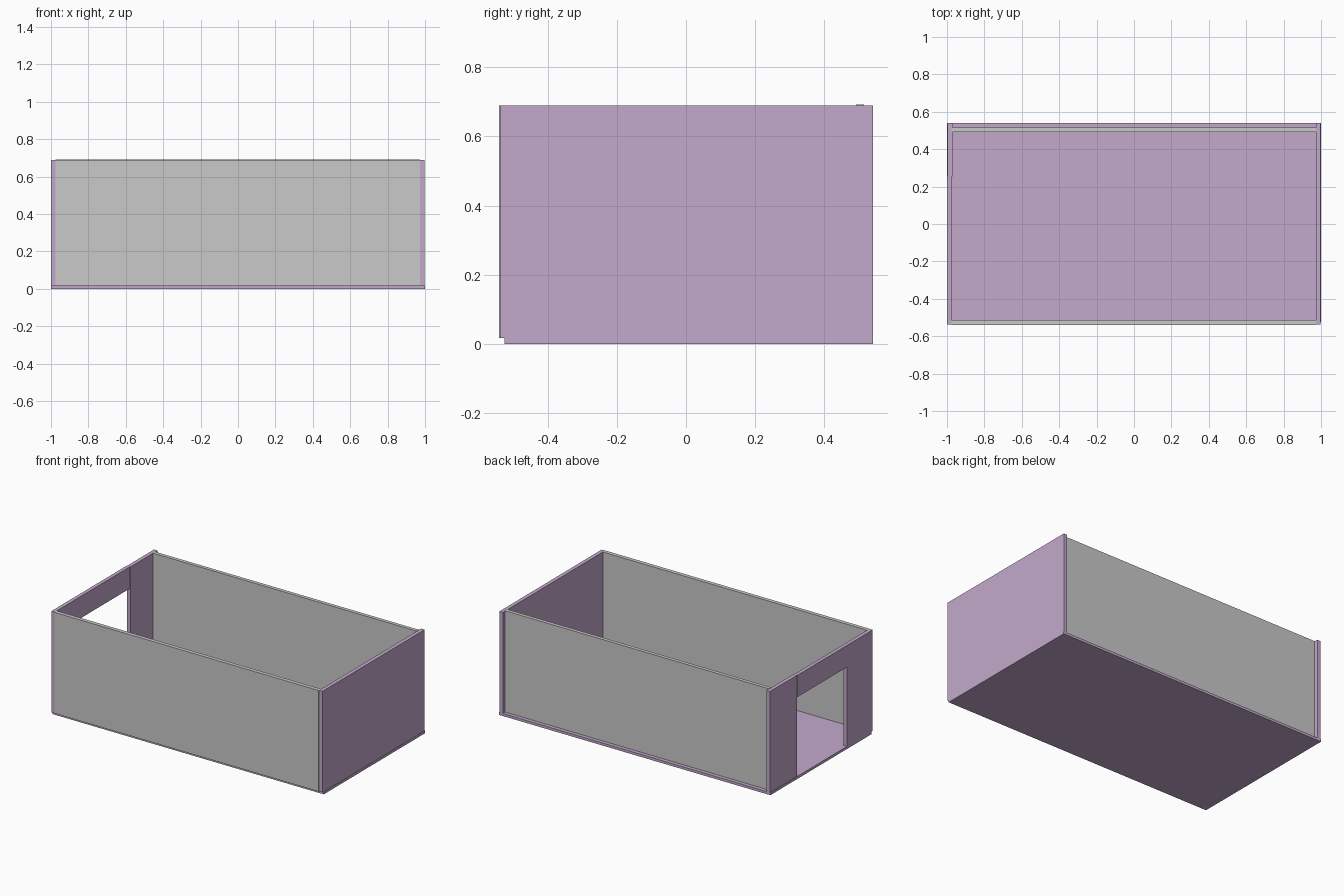
import bpy
import bmesh

if "Cube" in bpy.data.objects:
    bpy.data.objects.remove(bpy.data.objects["Cube"])


def material(name, rgb):
    m = bpy.data.materials.new(name)
    m.diffuse_color = (*rgb, 1.0)
    m.use_nodes = True
    m.node_tree.nodes["Principled BSDF"].inputs["Base Color"].default_value = m.diffuse_color
    return m


purple = material("pale purple", (0.55, 0.40, 0.60))
grey = material("light grey", (0.59, 0.59, 0.59))


def box(name, x, y, z, mat):
    """Box from (min, max) ranges on each axis."""
    bm = bmesh.new()
    bmesh.ops.create_cube(bm, size=1.0)
    for v in bm.verts:
        v.co = [r[0] if c < 0 else r[1] for c, r in zip(v.co, (x, y, z))]
    me = bpy.data.meshes.new(name)
    bm.to_mesh(me)
    bm.free()
    me.materials.append(mat)
    ob = bpy.data.objects.new(name, me)
    bpy.context.collection.objects.link(ob)
    return ob


FLOOR, TOP, DOOR_TOP = 0.017, 0.69, 0.545
FRONT, BACK = -0.537, 0.54
wall_z = (FLOOR, TOP)

# floor slab, set back slightly at the front
box("floor", (-1, 1), (-0.525, BACK), (0, FLOOR), purple)

# long walls between the end walls
box("front_wall", (-0.975, 0.972), (-0.54, -0.514), wall_z, grey)
box("back_wall", (-0.975, 0.972), (0.491, 0.515), (FLOOR, TOP + 0.002), grey)

# solid right end wall
box("right_wall", (0.972, 0.998), (FRONT, BACK), wall_z, purple)

# left end wall: two panels and a lintel around the doorway
left_x = (-1, -0.975)
box("left_wall_front_panel", left_x, (FRONT, -0.265), wall_z, purple)
box("door_lintel", left_x, (-0.265, 0.255), (DOOR_TOP, TOP), purple)
box("left_wall_back_panel", (-0.997, -0.971), (0.255, BACK), wall_z, purple)
